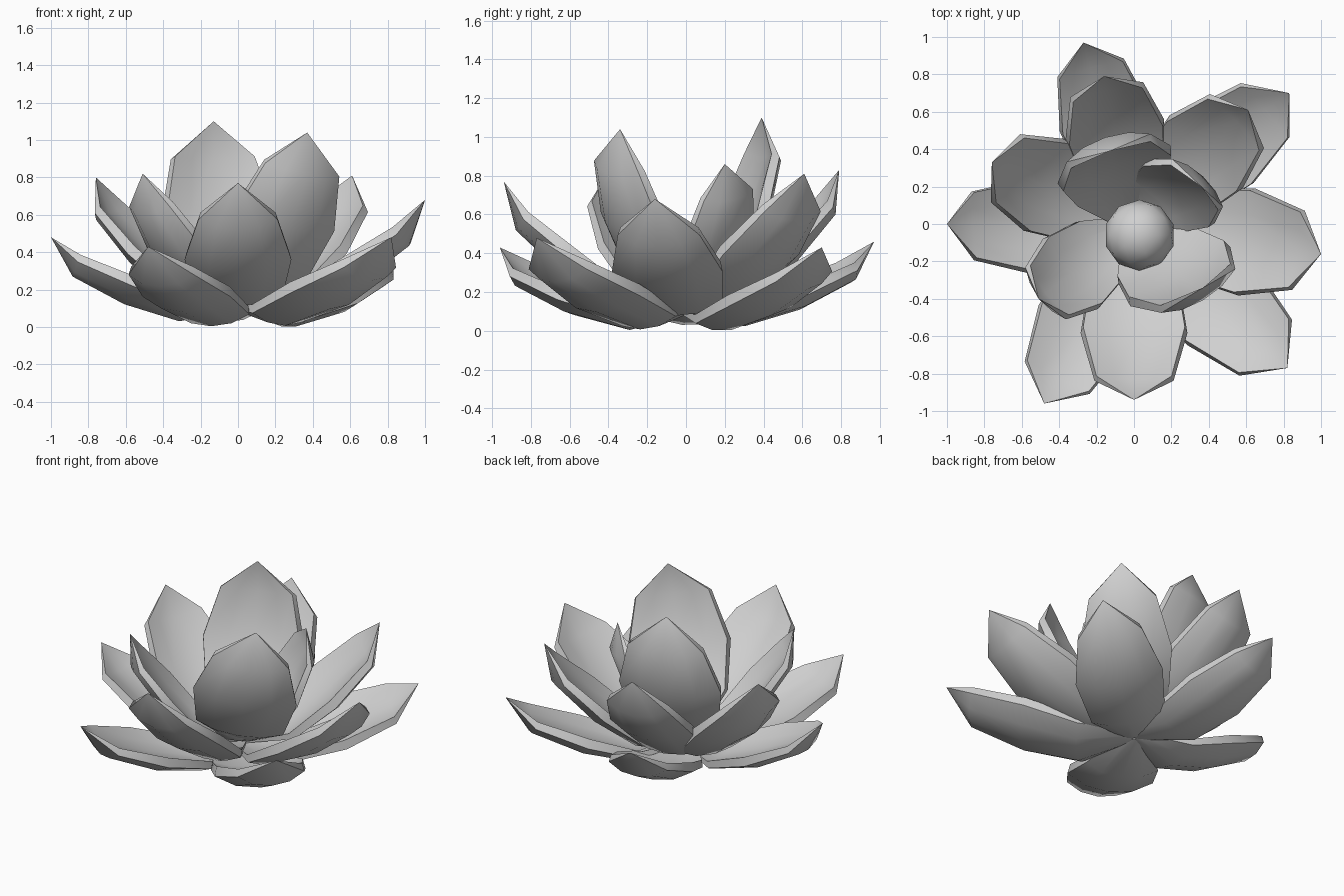
import bpy
import bmesh
import math
from mathutils import Vector, Matrix

cube = bpy.data.objects.get("Cube")
if cube:
    bpy.data.objects.remove(cube, do_unlink=True)

grey = bpy.data.materials.new("soft_grey")
grey.use_nodes = True
colour = (0.63, 0.63, 0.63, 1)
grey.diffuse_color = colour
grey.node_tree.nodes["Principled BSDF"].inputs["Base Color"].default_value = colour

BASE = Vector((0, 0, 0.12))
# Petal rows along the chord: position, half width, sag of the underside, sag of the rim
ROWS = [(0.0, 0.06, 0.03, 0.0), (0.25, 0.21, 0.18, 0.08), (0.54, 0.25, 0.193, 0.065),
        (0.83, 0.185, 0.15, 0.05)]
# Cross-section: side position and depth below the rim; deep underside, shallow inner face
SECTION = [(-0.95, 0), (-1, 0.4), (-0.55, 0.85), (0, 1), (0.55, 0.85), (1, 0.4), (0.95, 0),
           (0.5, 0.28), (0, 0.38), (-0.5, 0.28)]


def finish(obj):
    obj.data.materials.append(grey)
    bpy.ops.object.select_all(action='DESELECT')
    obj.select_set(True)
    bpy.context.view_layer.objects.active = obj
    bpy.ops.object.shade_smooth_by_angle(angle=math.radians(50))


def petal(name, tip, roll, width):
    """Solid spoon-shaped petal from the shared base to the given tip."""
    chord = Vector(tip) - BASE
    size = chord.length
    along = chord.normalized()
    spin = Matrix.Rotation(math.radians(roll), 3, along)
    side = spin @ Vector((0, 0, 1)).cross(along).normalized()
    up = along.cross(side)

    def place(u, v, w):
        return BASE + size * (along * u + side * v * width + up * w)

    bm = bmesh.new()
    rings = [[bm.verts.new(place(u, half * t, -rim - (sag - rim) * depth)) for t, depth in SECTION]
             for u, half, sag, rim in ROWS]
    count = len(SECTION)
    end = bm.verts.new(place(1, 0, 0))
    for i in range(count):
        j = (i + 1) % count
        for low, high in zip(rings, rings[1:]):
            bm.faces.new((low[i], high[i], high[j], low[j]))
        bm.faces.new((rings[-1][i], end, rings[-1][j]))
    bm.faces.new(rings[0])
    bmesh.ops.recalc_face_normals(bm, faces=bm.faces)
    mesh = bpy.data.meshes.new(name)
    bm.to_mesh(mesh)
    bm.free()
    obj = bpy.data.objects.new(name, mesh)
    bpy.context.collection.objects.link(obj)
    finish(obj)


# Each ring: width factor, then tip position and roll about the chord
RINGS = {
    "outer_petal": (0.94, [((-1, 0, 0.48), 6), ((-0.27, 0.97, 0.46), 0), ((0.83, 0.70, 0.43), 8),
                           ((0.82, -0.77, 0.48), 0), ((-0.48, -0.96, 0.43), 0)]),
    "middle_petal": (1.0, [((0, -0.94, 0.77), 0), ((1, -0.16, 0.68), 0), ((0.61, 0.61, 0.81), 0),
                           ((-0.16, 0.79, 0.83), 0), ((-0.76, 0.33, 0.8), 0),
                           ((-0.51, -0.4, 0.82), 0)]),
    "inner_petal": (1.2, [((-0.13, 0.39, 1.1), 0), ((0.37, -0.34, 1.04), -19),
                          ((0.36, 0.2, 0.86), 20)]),
}
for ring, (width, petals) in RINGS.items():
    for number, (tip, roll) in enumerate(petals, 1):
        petal(f"{ring}_{number}", tip, roll, width)

# Rounded bud in the middle
bpy.ops.mesh.primitive_ico_sphere_add(subdivisions=2, radius=0.19, location=(0.03, -0.06, 0.33))
bud = bpy.context.object
bud.name = "centre_bud"
finish(bud)
